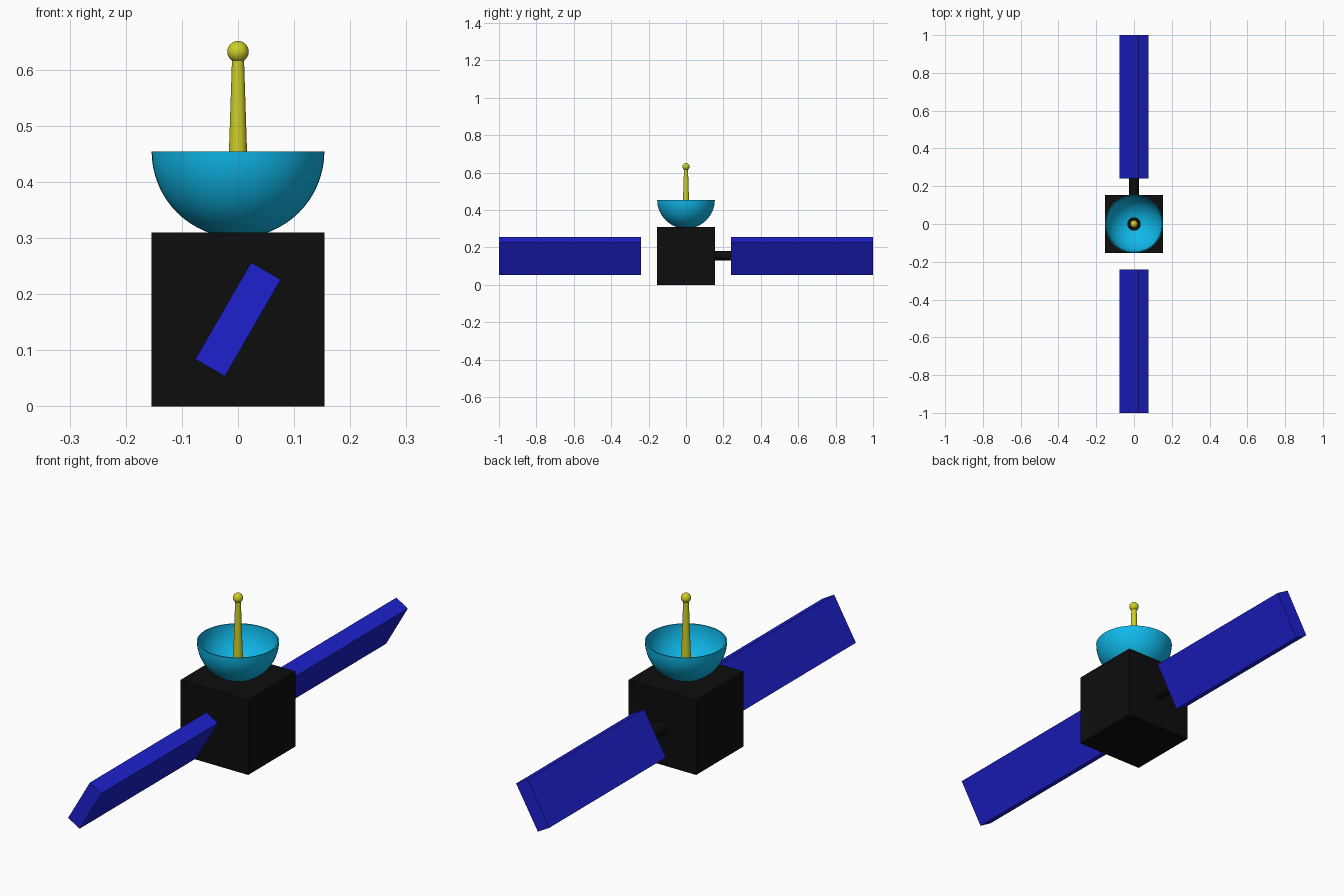
import bpy
import math

if "Cube" in bpy.data.objects:
    bpy.data.objects.remove(bpy.data.objects["Cube"])


def material(name, rgb):
    m = bpy.data.materials.new(name)
    m.diffuse_color = (*rgb, 1)
    m.use_nodes = True
    m.node_tree.nodes["Principled BSDF"].inputs["Base Color"].default_value = m.diffuse_color
    return m


BLACK = material("black", (0.004, 0.004, 0.004))
BLUE = material("blue", (0.012, 0.015, 0.62))
CYAN = material("cyan", (0.005, 0.48, 0.82))
YELLOW = material("yellow", (0.62, 0.62, 0.02))


def finish(name, mat, smooth=False):
    ob = bpy.context.object
    ob.name = name
    ob.data.materials.append(mat)
    if smooth:
        bpy.ops.object.shade_smooth_by_angle(angle=math.radians(40))
    return ob


def box(name, loc, size, mat, tilt=0):
    bpy.ops.mesh.primitive_cube_add(size=1, location=loc)
    ob = finish(name, mat)
    ob.scale = size
    ob.rotation_euler.y = tilt
    return ob


def lathe(name, profile, mat, segments=48):
    """Revolve an (r, z) profile around the z axis."""
    verts, faces, n = [], [], len(profile)
    rings = []
    for r, z in profile:
        count = 1 if r < 1e-6 else segments
        rings.append([len(verts) + i for i in range(count)])
        for i in range(count):
            a = 2 * math.pi * i / segments
            verts.append((r * math.cos(a), r * math.sin(a), z))
    for lo, hi in zip(rings, rings[1:]):
        for i in range(segments):
            j = (i + 1) % segments
            quad = [lo[i % len(lo)], lo[j % len(lo)], hi[j % len(hi)], hi[i % len(hi)]]
            faces.append(list(dict.fromkeys(quad)))
    me = bpy.data.meshes.new(name)
    me.from_pydata(verts, [], faces)
    ob = bpy.data.objects.new(name, me)
    bpy.context.collection.objects.link(ob)
    bpy.ops.object.select_all(action='DESELECT')
    bpy.context.view_layer.objects.active = ob
    ob.select_set(True)
    return finish(name, mat, True)


# Body
box("body", (0, 0, 0.155), (0.309, 0.309, 0.31), BLACK)

# Tilted solar panels on both sides
for name, side in (("front_solar_panel", -1), ("back_solar_panel", 1)):
    box(name, (0, side * 0.62, 0.155), (0.061, 0.76, 0.199), BLUE, math.radians(30))

# Boom to the back panel only
bpy.ops.mesh.primitive_cylinder_add(vertices=32, radius=0.026, depth=0.10,
                                    location=(0, 0.195, 0.155),
                                    rotation=(math.pi / 2, 0, 0))
finish("panel_boom", BLACK, True)

# Thin hemispherical dish: outer arc up, inner arc back down
R, T, RIM, N = 0.154, 0.005, 0.4545, 16
angles = [i * math.pi / 2 / N for i in range(N + 1)]
outer = [(R * math.sin(a), RIM - R * math.cos(a)) for a in angles]
inner = [((R - T) * math.sin(a), RIM - (R - T) * math.cos(a)) for a in reversed(angles)]
lathe("dish", outer + inner, CYAN)

# Tapered antenna with ball tip
bpy.ops.mesh.primitive_cone_add(vertices=32, radius1=0.021, radius2=0.0105, depth=0.32,
                                location=(0, 0, 0.465))
finish("antenna_mast", YELLOW, True)
bpy.ops.mesh.primitive_uv_sphere_add(segments=32, ring_count=16, radius=0.0192,
                                     location=(0, 0, 0.632))
finish("antenna_tip", YELLOW, True)
